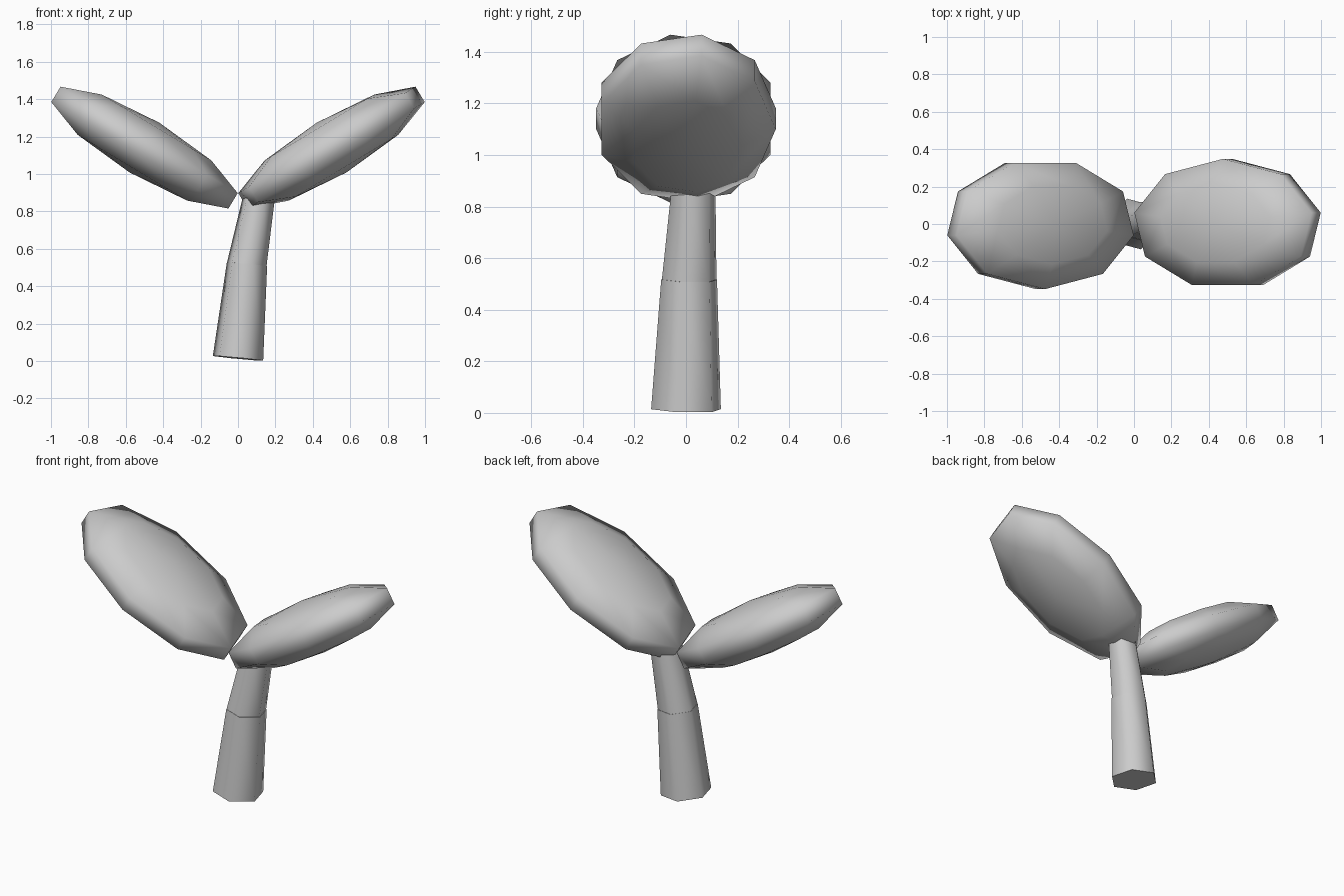
import bpy, bmesh
from math import radians, pi
from mathutils import Matrix, Vector

if "Cube" in bpy.data.objects:
    bpy.data.objects.remove(bpy.data.objects["Cube"])


def add_object(name, bm, smooth_angle):
    mesh = bpy.data.meshes.new(name)
    bm.to_mesh(mesh)
    bm.free()
    ob = bpy.data.objects.new(name, mesh)
    bpy.context.collection.objects.link(ob)
    bpy.ops.object.select_all(action='DESELECT')
    ob.select_set(True)
    bpy.context.view_layer.objects.active = ob
    bpy.ops.object.shade_smooth_by_angle(angle=smooth_angle)
    return ob


def stem_segment(name, start, end, r0, r1):
    """Tapered hexagonal tube running between two points."""
    a, b = Vector(start), Vector(end)
    axis = b - a
    bm = bmesh.new()
    bmesh.ops.create_cone(bm, cap_ends=True, segments=6,
                          radius1=r0, radius2=r1, depth=axis.length)
    turn = Vector((0, 0, 1)).rotation_difference(axis).to_matrix().to_4x4()
    place = Matrix.Translation((a + b) / 2) @ turn @ Matrix.Rotation(radians(15), 4, 'Z')
    bm.transform(place)
    add_object(name, bm, radians(65))


def leaf(name, spin):
    """Flattened nine-sided ellipsoid, tilted up and out from the stem."""
    bm = bmesh.new()
    bmesh.ops.create_uvsphere(bm, u_segments=9, v_segments=5, radius=1)
    place = (Matrix.Rotation(spin, 4, 'Z')
             @ Matrix.Translation((0.5, 0, 1.141))
             @ Matrix.Rotation(radians(-31), 4, 'Y')
             @ Matrix.Diagonal((0.59, 0.366, 0.155, 1)))
    bm.transform(place)
    add_object(name, bm, pi)


# Stem: two segments bending to the right
stem_segment("lower_stem", (0, 0, 0.0145), (0.048, 0.012, 0.517), 0.14, 0.112)
stem_segment("upper_stem", (0.046, 0.012, 0.510), (0.115, 0.03, 0.89), 0.110, 0.087)

# Leaves: the left one is the right one turned half way round
leaf("right_leaf", 0)
leaf("left_leaf", pi)
